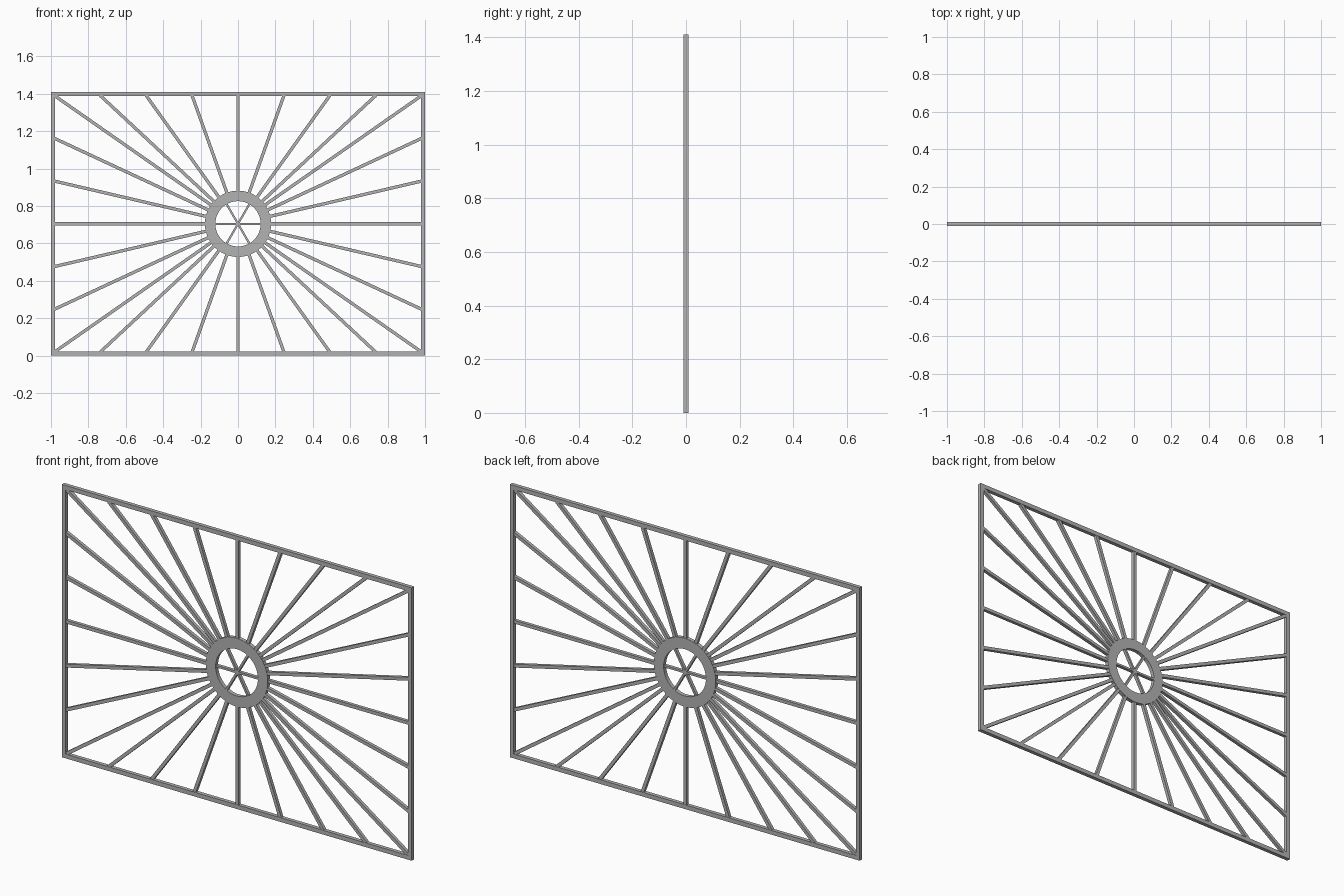
import bpy, bmesh, math
from mathutils import Matrix

if "Cube" in bpy.data.objects:
    bpy.data.objects.remove(bpy.data.objects["Cube"])

HALF_W, HEIGHT, BAR, DEPTH = 1.0, 1.41, 0.022, 0.02
MID = HEIGHT / 2
IN_X, IN_Z = HALF_W - BAR, MID - BAR
RING_OUT, RING_IN = 0.177, 0.121

metal = bpy.data.materials.new("grey metal")
metal.use_nodes = True
grey = (0.45, 0.45, 0.45, 1)
metal.diffuse_color = grey
metal.node_tree.nodes["Principled BSDF"].inputs["Base Color"].default_value = grey


def finish(name, bm):
    bmesh.ops.recalc_face_normals(bm, faces=bm.faces)
    mesh = bpy.data.meshes.new(name)
    bm.to_mesh(mesh)
    bm.free()
    mesh.materials.append(metal)
    obj = bpy.data.objects.new(name, mesh)
    obj.location.z = MID
    bpy.context.collection.objects.link(obj)
    return obj


def add_bar(bm, start, end, width, depth):
    """Square bar between two (x, z) points, relative to the panel centre."""
    dx, dz = end[0] - start[0], end[1] - start[1]
    place = Matrix.Translation(((start[0] + end[0]) / 2, 0, (start[1] + end[1]) / 2))
    turn = Matrix.Rotation(-math.atan2(dz, dx), 4, 'Y')
    size = Matrix.Diagonal((math.hypot(dx, dz), depth, width, 1))
    bmesh.ops.create_cube(bm, size=1, matrix=place @ turn @ size)


def sweep_loop(name, outer, inner):
    """Closed band between two matching outlines, with the panel depth."""
    bm = bmesh.new()
    n = len(outer)
    rows = [[bm.verts.new((x, y, z)) for x, z in line]
            for line, y in ((outer, -DEPTH / 2), (outer, DEPTH / 2),
                            (inner, DEPTH / 2), (inner, -DEPTH / 2))]
    for r in range(4):
        a, b = rows[r], rows[(r + 1) % 4]
        for i in range(n):
            j = (i + 1) % n
            bm.faces.new((a[i], a[j], b[j], b[i]))
    return finish(name, bm)


def rectangle(x, z):
    return [(-x, -z), (x, -z), (x, z), (-x, z)]


def circle(radius, sides=64):
    return [(radius * math.cos(math.tau * i / sides),
             radius * math.sin(math.tau * i / sides)) for i in range(sides)]


# Outer frame and centre ring
sweep_loop("outer_frame", rectangle(HALF_W, MID), rectangle(IN_X, IN_Z))
ring = sweep_loop("centre_ring", circle(RING_OUT), circle(RING_IN))
bpy.context.view_layer.objects.active = ring
ring.select_set(True)
bpy.ops.object.shade_smooth_by_angle()

# Spokes aimed at the centre, evenly spaced along each side of the frame
targets = [(IN_X * i / 4, s * IN_Z) for i in range(-4, 5) for s in (-1, 1)]
targets += [(s * IN_X, IN_Z * i / 3) for i in range(-2, 3) for s in (-1, 1)]
spokes = bmesh.new()
for x, z in targets:
    reach = (RING_OUT - 0.01) / math.hypot(x, z)
    add_bar(spokes, (x * reach, z * reach), (x * 1.004, z * 1.004), 0.017, 0.017)
finish("radial_spokes", spokes)

# Thin bars crossing inside the ring
cross = bmesh.new()
for k in range(3):
    a = math.pi * k / 3
    x, z = (RING_IN + 0.005) * math.cos(a), (RING_IN + 0.005) * math.sin(a)
    add_bar(cross, (-x, -z), (x, z), 0.011, 0.017)
finish("hub_cross_bars", cross)
